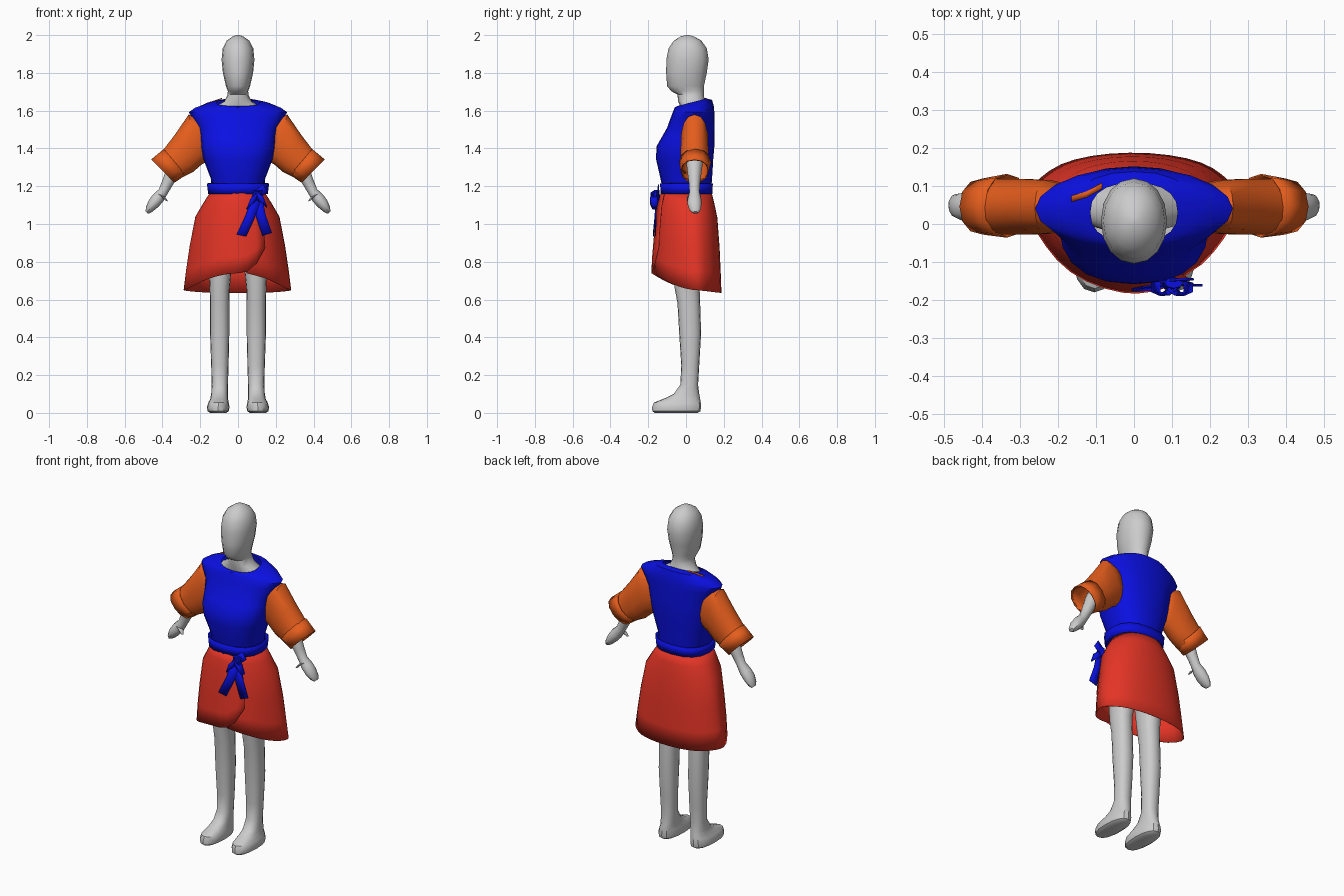
import bpy, bmesh, math
from mathutils import Vector


def material(name, rgb):
    m = bpy.data.materials.new(name)
    m.diffuse_color = (*rgb, 1)
    return m


BLUE = material("blue_cloth", (0.003, 0.005, 0.75))
ORANGE = material("orange_cloth", (0.78, 0.11, 0.012))
RED = material("red_cloth", (0.78, 0.035, 0.019))


def finish(name, bm, mat=None, thick=0, angle=35):
    bmesh.ops.recalc_face_normals(bm, faces=bm.faces)
    me = bpy.data.meshes.new(name)
    bm.to_mesh(me)
    bm.free()
    ob = bpy.data.objects.new(name, me)
    bpy.context.collection.objects.link(ob)
    if mat:
        me.materials.append(mat)
    bpy.ops.object.select_all(action='DESELECT')
    ob.select_set(True)
    bpy.context.view_layer.objects.active = ob
    bpy.ops.object.shade_smooth_by_angle(angle=math.radians(angle))
    if thick:
        mod = ob.modifiers.new("thickness", 'SOLIDIFY')
        mod.thickness = thick
    return ob


def spow(v, e):
    return math.copysign(abs(v) ** (2 / e), v)


def grid(bm, rows, wrap):
    vs = [[bm.verts.new(p) for p in r] for r in rows]
    for a, b in zip(vs, vs[1:]):
        n = len(a)
        for i in range(n if wrap else n - 1):
            j = (i + 1) % n
            bm.faces.new((a[i], a[j], b[j], b[i]))
    return vs


# section: x, y, z, half width, half depth, tilt in the xz plane (deg), rise per unit of y, squareness
def loft(name, secs, mat=None, n=16, e=2.0, side=1, caps=True, thick=0):
    rows = []
    for sec in secs:
        x, y, z, ru, rv, a, slope, sq = (tuple(sec) + (0, 0, 0)[len(sec) - 5:])[:8]
        a = math.radians(a)
        row = []
        for i in range(n):
            t = 2 * math.pi * i / n
            u, v = ru * spow(math.cos(t), sq or e), rv * spow(math.sin(t), sq or e)
            row.append((side * (x + u * math.cos(a)), y + v, z + u * math.sin(a) + v * slope))
        rows.append(row)
    bm = bmesh.new()
    vs = grid(bm, rows, True)
    if caps:
        bm.faces.new(vs[0])
        bm.faces.new(vs[-1])
    return finish(name, bm, mat, thick)


# upright section from front and back limits: z, half width, y front, y back, slope
def fb(z, rx, y0, y1, slope=0, x=0, sq=0):
    return (x, (y0 + y1) / 2, z, rx, (y1 - y0) / 2, 0, slope, sq)


def ribbon(name, path, wide, mat, thick=0.006):
    w = Vector(wide) / 2
    bm = bmesh.new()
    grid(bm, [[Vector(p) - w, Vector(p) + w] for p in path], False)
    return finish(name, bm, mat, thick)


# head and neck
loft("head", [fb(1.56, .17, -.02, .11), fb(1.62, .125, -.03, .11), fb(1.65, .072, -.042, .1),
              fb(1.685, .055, -.045, .094), fb(1.703, .054, -.078, .094), fb(1.73, .064, -.1, .095),
              fb(1.80, .08, -.105, .11), fb(1.87, .087, -.104, .12), fb(1.93, .081, -.092, .11),
              fb(1.97, .06, -.065, .082), fb(1.992, .03, -.03, .045), fb(2.0, .008, 0, .016)], e=2.1)
# hidden hips under the skirt
loft("hips", [fb(.86, .12, -.07, .1), fb(.92, .155, -.09, .125), fb(1.02, .155, -.095, .125),
              fb(1.18, .125, -.1, .115)])

for s, tag in ((-1, "right"), (1, "left")):
    # leg with foot
    loft("leg_" + tag, [fb(0, .042, -.165, .062, 0, .105), fb(.009, .056, -.178, .076, 0, .105),
                        fb(.03, .06, -.18, .08, 0, .105),
                        fb(.055, .054, -.17, .078, 0, .103), fb(.074, .047, -.12, .075, 0, .1),
                        fb(.1, .044, -.065, .07, 0, .098), fb(.15, .043, -.03, .064, 0, .096),
                        fb(.25, .046, -.025, .07, 0, .096), fb(.42, .051, -.036, .08, 0, .097),
                        fb(.58, .051, -.045, .075, 0, .097), fb(.66, .053, -.06, .072, 0, .097),
                        fb(.8, .064, -.07, .09, 0, .093), fb(.95, .07, -.08, .11, 0, .085)],
         e=2.3, side=s)
    # forearm and hand
    loft("arm_" + tag, [(.23, .045, 1.5, .05, .05, 40), (.33, .045, 1.31, .042, .042, 35),
                        (.375, .045, 1.215, .03, .03, 32), (.397, .045, 1.17, .026, .027, 32),
                        (.425, .045, 1.135, .033, .036, 35), (.45, .045, 1.105, .03, .037, 38),
                        (.472, .048, 1.075, .02, .03, 38), (.482, .05, 1.06, .009, .016, 38)],
         n=12, side=s)
    loft("thumb_" + tag, [(.412, .03, 1.155, .017, .018, 20), (.392, .02, 1.14, .014, .015, 20),
                          (.379, .014, 1.122, .008, .009, 20)], n=8, side=s)
    # open sleeve with turned cuff
    loft("sleeve_" + tag, [(.145, .045, 1.46, .1, .05, 83), (.195, .045, 1.45, .125, .064, 78),
                           (.226, .045, 1.448, .136, .072, 75),
                           (.285, .045, 1.375, .11, .075, 64), (.345, .045, 1.318, .088, .075, 51),
                           (.392, .047, 1.283, .08, .072, 45)],
         ORANGE, n=14, e=2.2, side=s, caps=False, thick=.004)
    loft("cuff_" + tag, [(.335, .048, 1.328, .09, .084, 50), (.398, .046, 1.28, .087, .074, 45)],
         ORANGE, n=12, e=2.2, side=s, caps=False, thick=.004)

# bodice
loft("bodice", [fb(1.17, .14, -.122, .132), fb(1.24, .144, -.135, .138), fb(1.34, .182, -.158, .144),
                fb(1.41, .196, -.157, .15), fb(1.46, .2, -.128, .151), fb(1.51, .21, -.1, .152, sq=2.2),
                fb(1.56, .243, -.082, .151, sq=2), fb(1.592, .26, -.07, .15, sq=1.9),
                fb(1.615, .228, -.065, .147, .1, sq=2),
                fb(1.637, .165, -.06, .138, .2, sq=2.2), fb(1.644, .115, -.048, .108, .26)],
     BLUE, n=20, e=2.4, caps=False)
# sliver of the under-layer at the back of the neck
ribbon("under_collar", [(-.165, .066, 1.641), (-.125, .078, 1.653), (-.085, .1, 1.666)],
       (0, .016, .002), ORANGE, .003)
# sash
loft("sash", [fb(1.16, .158, -.135, .14), fb(1.215, .165, -.137, .142)],
     BLUE, n=16, e=2.5, caps=False, thick=.008)

# wrap skirt: the outer panel ends in a rounded corner at the front
# rows: fall, half width, front, back, depth of the widest point
PROFILE = [(0, .14, -.128, .134, .005), (.12, .18, -.142, .15, .025), (.26, .222, -.154, .166, .04),
           (.55, .25, -.165, .178, .05), (.8, .268, -.174, .184, .055), (1, .28, -.178, .188, .06)]
START, END, COLS = -98, 302, 40
rows = []
for t, rx, yf, yb, yc in PROFILE:
    row = []
    for i in range(COLS + 1):
        f = i / COLS
        deg = START + (END - START) * f
        c, sn = math.cos(math.radians(deg)), math.sin(math.radians(deg))
        hem = .65 - .015 * sn if sn > 0 else .65 + .09 * sn * sn
        edge = max(0, 1 - (END - deg) / 32, 1 - (deg - START) / 25)
        hem += .16 * edge ** 2.5
        fold = 1 + t * .02 * math.cos(math.radians(6 * deg))
        off = -.007 + .014 * f
        e = 2.1 if sn > 0 else 2.0 - .2 * t
        y = yc + ((yb - yc) if sn > 0 else (yc - yf)) * spow(sn, e) * (1 + off * 4)
        row.append(((rx * fold + off) * spow(c, e), y, 1.175 + (hem - 1.175) * t))
    rows.append(row)
bm = bmesh.new()
grid(bm, rows, False)
finish("wrap_skirt", bm, RED, .002)

# bow: knot, two loops, two tails
loft("bow_knot", [(.1, -.155, 1.125, .02, .014), (.1, -.158, 1.145, .026, .02),
                  (.105, -.155, 1.18, .024, .014)], BLUE, n=8)
for name, x, z in (("bow_loop_right", .06, 1.105), ("bow_loop_left", .14, 1.115)):
    ribbon(name, [(.1, -.168, 1.15), ((x + .1) / 2, -.184, z + .025), (x, -.178, z),
                  (x, -.156, z), (.1, -.15, 1.15)], ((.1 - x) * .5, 0, .055), BLUE)
ribbon("bow_fold", [(.095, -.153, 1.15), (.145, -.148, 1.19)], (-.025, 0, .04), BLUE)
ribbon("bow_tail_right", [(.098, -.162, 1.14), (.065, -.166, 1.04), (.018, -.176, .94)],
       (.05, 0, -.01), BLUE)
ribbon("bow_tail_left", [(.102, -.162, 1.14), (.122, -.163, 1.04), (.155, -.164, .945)],
       (.05, 0, .016), BLUE)
